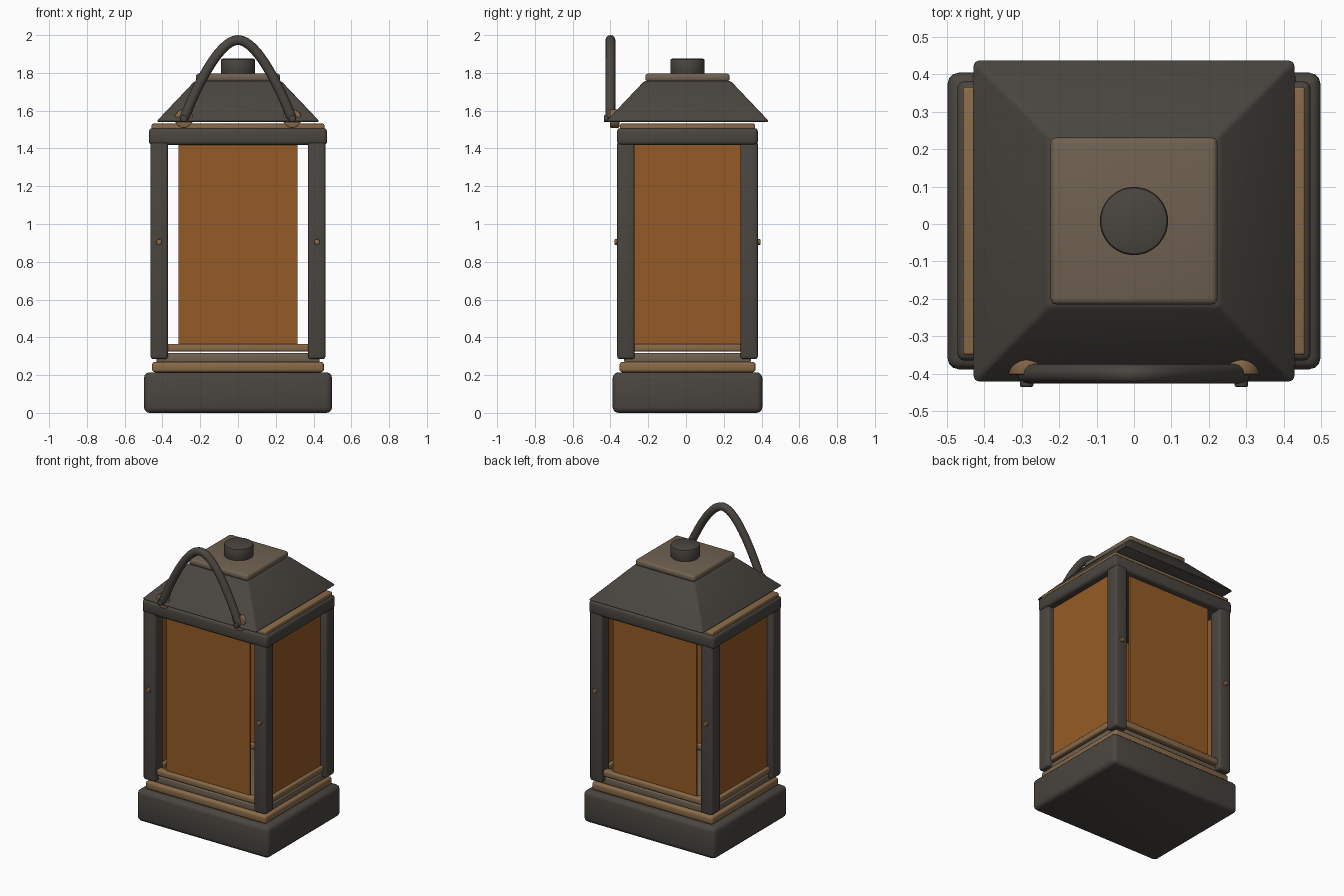
import bpy, bmesh, math
from mathutils import Vector

if "Cube" in bpy.data.objects:
    bpy.data.objects.remove(bpy.data.objects["Cube"])

CY = 0.008  # body centre in y


def mat(name, rgb):
    m = bpy.data.materials.new(name)
    m.diffuse_color = (*rgb, 1)
    m.use_nodes = True
    m.node_tree.nodes["Principled BSDF"].inputs["Base Color"].default_value = m.diffuse_color
    return m


IRON = mat("dark_iron", (0.068, 0.060, 0.051))
BRASS = mat("aged_brass", (0.250, 0.145, 0.066))
DULL = mat("dull_bronze", (0.160, 0.120, 0.082))
AMBER = mat("amber_glass", (0.300, 0.105, 0.019))


def finish(ob, material, bevel=0.0, segments=3):
    ob.data.materials.append(material)
    bpy.ops.object.select_all(action='DESELECT')
    ob.select_set(True)
    bpy.context.view_layer.objects.active = ob
    if bevel:
        b = ob.modifiers.new("bevel", 'BEVEL')
        b.width, b.segments = bevel, segments
        b.limit_method = 'ANGLE'
        b.angle_limit = math.radians(30)
        bpy.ops.object.modifier_apply(modifier="bevel")
    bpy.ops.object.shade_smooth_by_angle(angle=math.radians(35))
    return ob


def box(name, x, y, z0, z1, hx, hy, material, bevel=0.0, top=None):
    """Box from half sizes; top gives the half size of a tapered top."""
    bm = bmesh.new()
    bmesh.ops.create_cube(bm, size=2)
    for v in bm.verts:
        up = v.co.z > 0
        sx, sy = (top, top) if (up and top) else (hx, hy)
        v.co = Vector((x + v.co.x * sx, y + v.co.y * sy, z1 if up else z0))
    me = bpy.data.meshes.new(name)
    bm.to_mesh(me)
    bm.free()
    ob = bpy.data.objects.new(name, me)
    bpy.context.collection.objects.link(ob)
    return finish(ob, material, bevel)


def rod(name, loc, r, depth, material, along_y=False, bevel=0.0, sides=32):
    rot = (math.pi / 2, 0, 0) if along_y else (0, 0, 0)
    bpy.ops.mesh.primitive_cylinder_add(vertices=sides, radius=r, depth=depth,
                                        location=loc, rotation=rot)
    ob = bpy.context.object
    ob.name = name
    return finish(ob, material, bevel, 2)


# Stepped base
box("base", 0, CY, 0, 0.215, 0.498, 0.396, IRON, 0.03)
box("base_trim", 0, CY, 0.215, 0.27, 0.455, 0.36, BRASS, 0.015)
box("base_step", 0, CY, 0.265, 0.316, 0.432, 0.335, DULL, 0.01)

# Corner posts with rivets on front and back
for sx, side in ((-1, "left"), (1, "right")):
    for sy, end in ((-1, "front"), (1, "back")):
        box(f"post_{end}_{side}", sx * 0.417, CY + sy * 0.326, 0.285, 1.44,
            0.046, 0.046, IRON, 0.014)
        rod(f"rivet_{end}_{side}", (sx * 0.418, CY + sy * 0.374, 0.905),
            0.015, 0.026, BRASS, True, 0.004, 16)

# Glass panes and the sill bars under them
for s, end in ((-1, "front"), (1, "back")):
    box(f"glass_{end}", 0, CY + s * 0.322, 0.34, 1.43, 0.315, 0.006, AMBER)
    box(f"sill_{end}", 0, CY + s * 0.326, 0.325, 0.366, 0.39, 0.026, BRASS, 0.01)
for s, side in ((-1, "left"), (1, "right")):
    box(f"glass_{side}", s * 0.415, CY, 0.34, 1.43, 0.006, 0.29, AMBER)
    box(f"sill_{side}", s * 0.417, CY, 0.325, 0.366, 0.026, 0.30, BRASS, 0.01)

# Top frame, trim and roof
box("top_frame", 0, CY, 1.418, 1.508, 0.472, 0.373, IRON, 0.02)
box("top_trim", 0, CY, 1.50, 1.531, 0.457, 0.358, BRASS, 0.008)
box("roof", 0, CY, 1.541, 1.758, 0.434, 0.434, IRON, 0.012, top=0.228)
box("roof_cap", 0, CY, 1.753, 1.797, 0.223, 0.223, DULL, 0.016)
rod("knob", (0, CY, 1.833), 0.091, 0.084, IRON, bevel=0.01, sides=48)

# Handle mounts
for s, side in ((-1, "left"), (1, "right")):
    rod(f"handle_mount_{side}", (s * 0.287, -0.378, 1.558), 0.049, 0.05,
        BRASS, True, 0.006)
    rod(f"handle_pin_{side}", (s * 0.287, -0.407, 1.558), 0.018, 0.056,
        IRON, True, 0.004, 20)

# Arched handle
cu = bpy.data.curves.new("handle", 'CURVE')
cu.dimensions = '3D'
cu.bevel_depth = 0.026
cu.bevel_resolution = 4
cu.resolution_u = 14
cu.use_fill_caps = True
sp = cu.splines.new('BEZIER')
sp.bezier_points.add(2)
path = [((-0.287, 1.555), (-0.02, -0.05), (0.085, 0.215)),
        ((0, 1.974), (-0.09, 0), (0.09, 0)),
        ((0.287, 1.555), (-0.085, 0.215), (0.02, -0.05))]
for p, ((x, z), left, right) in zip(sp.bezier_points, path):
    p.handle_left_type = p.handle_right_type = 'FREE'
    p.co = (x, -0.4, z)
    p.handle_left = (x + left[0], -0.4, z + left[1])
    p.handle_right = (x + right[0], -0.4, z + right[1])
handle = bpy.data.objects.new("handle", cu)
bpy.context.collection.objects.link(handle)
bpy.ops.object.select_all(action='DESELECT')
handle.select_set(True)
bpy.context.view_layer.objects.active = handle
bpy.ops.object.convert(target='MESH')
handle = bpy.context.object
handle.name = "handle"
finish(handle, IRON)
